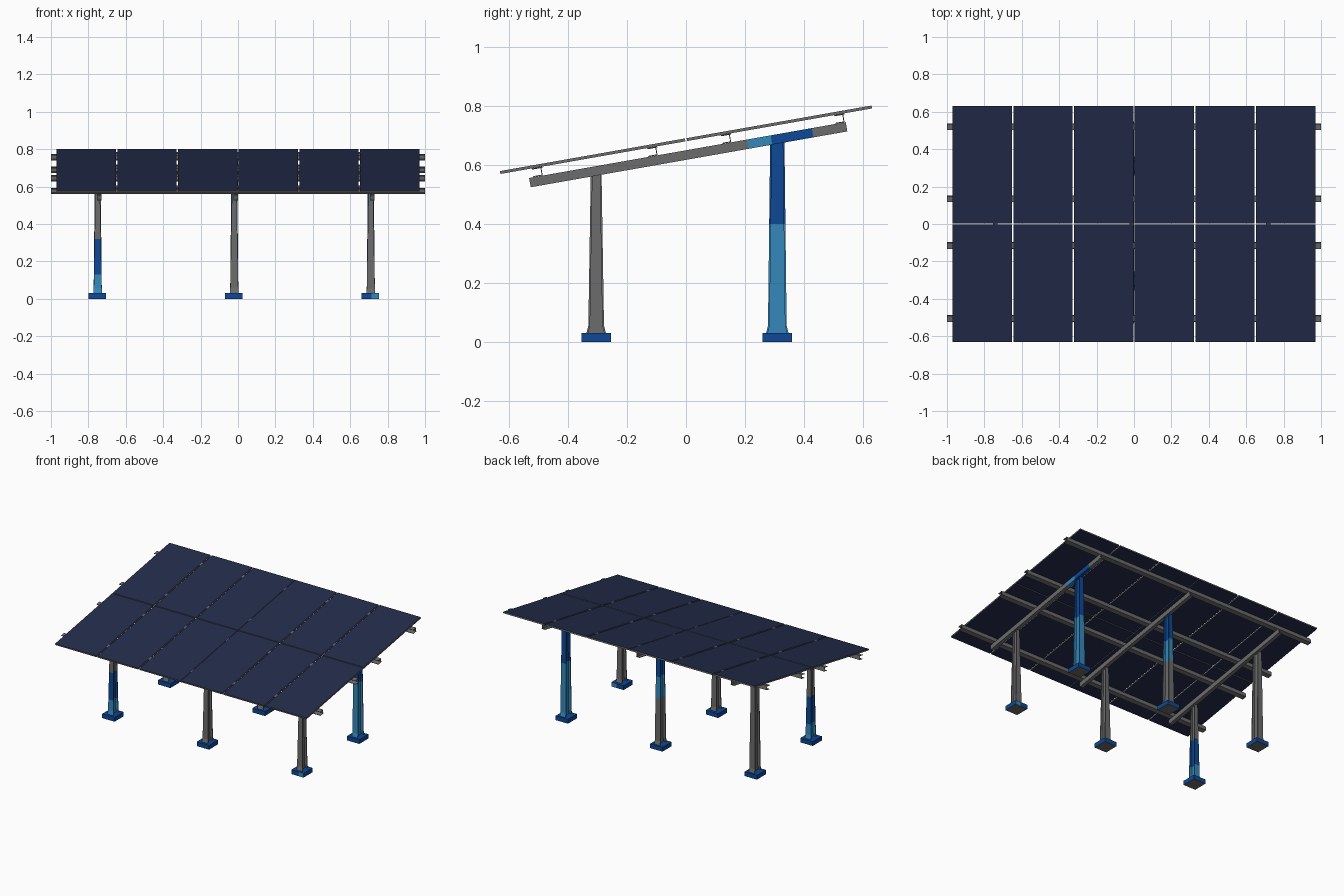
import bpy, bmesh, math
from mathutils import Vector

cube = bpy.data.objects.get("Cube")
if cube:
    bpy.data.objects.remove(cube, do_unlink=True)


def material(name, rgb):
    m = bpy.data.materials.new(name)
    m.use_nodes = True
    m.diffuse_color = (*rgb, 1)
    m.node_tree.nodes["Principled BSDF"].inputs["Base Color"].default_value = (*rgb, 1)
    return m


navy = material("panel navy", (0.017, 0.025, 0.07))
grey = material("steel grey", (0.15, 0.15, 0.15))
blue = material("deep blue", (0.004, 0.065, 0.30))
sky = material("light blue", (0.035, 0.25, 0.50))
PALETTE = [grey, blue, sky, navy]
GREY, BLUE, SKY, NAVY = range(4)

TILT = math.radians(10)
ALONG = Vector((0, math.cos(TILT), math.sin(TILT)))   # up the slope
NORMAL = Vector((0, -math.sin(TILT), math.cos(TILT)))  # out of the panels
PANEL_Z, RAFTER_Z = 0.686, 0.634


def on_slope(x, y, z0, off=0.0):
    """Point of the tilted plane through (0, 0, z0), lifted by off."""
    return Vector((x, y, z0 + y * math.tan(TILT))) + NORMAL * off


def loft(name, rings, rule):
    """Skin a list of equal rings, cap both ends, colour faces by a rule."""
    bm = bmesh.new()
    vs = [[bm.verts.new(p) for p in ring] for ring in rings]
    n = len(vs[0])
    for a, b in zip(vs, vs[1:]):
        for i in range(n):
            bm.faces.new((a[i], a[(i + 1) % n], b[(i + 1) % n], b[i]))
    bm.faces.new(vs[0][::-1])
    bm.faces.new(vs[-1])
    bmesh.ops.recalc_face_normals(bm, faces=bm.faces[:])
    for f in bm.faces:
        f.material_index = rule(f.calc_center_median(), f.normal)
    me = bpy.data.meshes.new(name)
    bm.to_mesh(me)
    bm.free()
    for m in PALETTE:
        me.materials.append(m)
    ob = bpy.data.objects.new(name, me)
    bpy.context.collection.objects.link(ob)
    return ob


def rect(w, h):
    return [(-w, -h), (w, -h), (w, h), (-w, h)]


def channel(w, h, t):
    """C section with its back on the +w side."""
    return [(-w, -h), (w, -h), (w, h), (-w, h), (-w, h - t),
            (w - t, h - t), (w - t, t - h), (-w, t - h)]


def h_section(w, d, t):
    """H section: flanges across x, web along y."""
    half = [(-w, -d), (w, -d), (w, t - d), (t / 2, t - d),
            (t / 2, d - t), (w, d - t)]
    return half + [(-x, -y) for x, y in half]


def all_grey(c, n):
    return GREY


# Panels: six columns, two rows, navy faces and grey edges
def panel_rule(c, n):
    return NAVY if abs(n.dot(NORMAL)) > 0.9 else GREY


GAPS = [(0.0, 0.002), (0.325, 0.005), (0.648, 0.005)]
EDGES = [(0.002, 0.320), (0.330, 0.643), (0.653, 0.97)]
for side in (-1, 1):
    for col, (a, b) in enumerate(EDGES):
        for row in (-1, 1):
            x, w = side * (a + b) / 2, (b - a) / 2
            rings = [[on_slope(x + u, row * y, PANEL_Z, v) for u, v in rect(w, 0.005)]
                     for y in (0.003, 0.631)]
            loft(f"panel_{side}_{col}_{row}", rings, panel_rule)

# Purlins running across under the panels
PURLINS = (-0.505, -0.115, 0.135, 0.52)
for k, y in enumerate(PURLINS):
    mid = on_slope(0, y, (PANEL_Z + RAFTER_Z) / 2, -0.0005)
    mid.z += 0.006
    rings = [[Vector((x, 0, 0)) + mid + ALONG * u + NORMAL * v
              for u, v in channel(0.016, 0.0145, 0.003)] for x in (-1, 1)]
    loft(f"purlin_{k}", rings, all_grey)

    # Clamps holding neighbouring panels
    for x, w in [(s * g, w) for g, w in GAPS for s in ((1, -1) if g else (1,))]:
        rings = [[on_slope(x + u, y + d, PANEL_Z, v - 0.002) for u, v in rect(w, 0.007)]
                 for d in (-0.016, 0.016)]
        loft(f"clamp_{k}_{x:.2f}", rings, all_grey)

# Rafters up the slope; the right one has a painted stretch
POSTS_X = (-0.75, -0.02, 0.71)


def painted_rafter(c, n):
    if 0.21 < c.y < 0.29:
        return SKY
    return BLUE if 0.29 <= c.y < 0.43 else GREY


for k, x in enumerate(POSTS_X):
    rings = [[on_slope(x + 0.008 + u, y, RAFTER_Z, v) for u, v in channel(0.013, 0.016, 0.004)]
             for y in (-0.53, 0.21, 0.29, 0.43, 0.545)]
    loft(f"rafter_{k}", rings, painted_rafter if x > 0.5 else all_grey)


# Posts: tapered H sections with a flared foot, painted in height bands
def bands(low, cut_a, middle, cut_b, high):
    return lambda c, n: low if c.z < cut_a else middle if c.z < cut_b else high


FRONT = (-0.305, 0.59, 0.022, 0.012, 0.027, 0.018)
BACK = (0.31, 0.70, 0.022, 0.015, 0.032, 0.024)
plans = {
    ("front", 0): (SKY, 0.13, BLUE, 0.32, GREY),
    ("front", 1): (GREY, 0.2, GREY, 0.4, GREY),
    ("front", 2): (GREY, 0.2, GREY, 0.4, GREY),
    ("back", 0): (GREY, 0.2, GREY, 0.4, GREY),
    ("back", 1): (GREY, 0.35, SKY, 0.50, BLUE),
    ("back", 2): (SKY, 0.2, SKY, 0.40, BLUE),
}
for (end, k), plan in plans.items():
    y0, top, wx0, wx1, wy0, wy1 = FRONT if end == "front" else BACK
    x0 = POSTS_X[k]
    rings = []
    for z in (0.03, 0.055, plan[1], plan[3], top):
        t = (z - 0.03) / (top - 0.03)
        flare = 0.006 if z == 0.03 else 0
        w = wx0 + (wx1 - wx0) * t
        d = wy0 + (wy1 - wy0) * t + flare
        rings.append([(x0 + u, y0 + v, z) for u, v in h_section(w, d, 0.006)])
    loft(f"{end}_post_{k}", rings, bands(*plan))

    # Footing plate: blue with a bare underside, one of them half light blue
    def foot_rule(c, n, half=(end, k) == ("front", 2), x0=x0):
        if n.z < -0.5:
            return GREY
        return SKY if half and c.x > x0 and abs(n.x) < 0.5 and n.z < 0.5 else BLUE

    rings = [[(x0 + dx, y0 + u, 0.015 + v) for u, v in rect(0.05, 0.015)]
             for dx in (-0.05, 0.005, 0.045)]
    loft(f"{end}_footing_{k}", rings, foot_rule)
